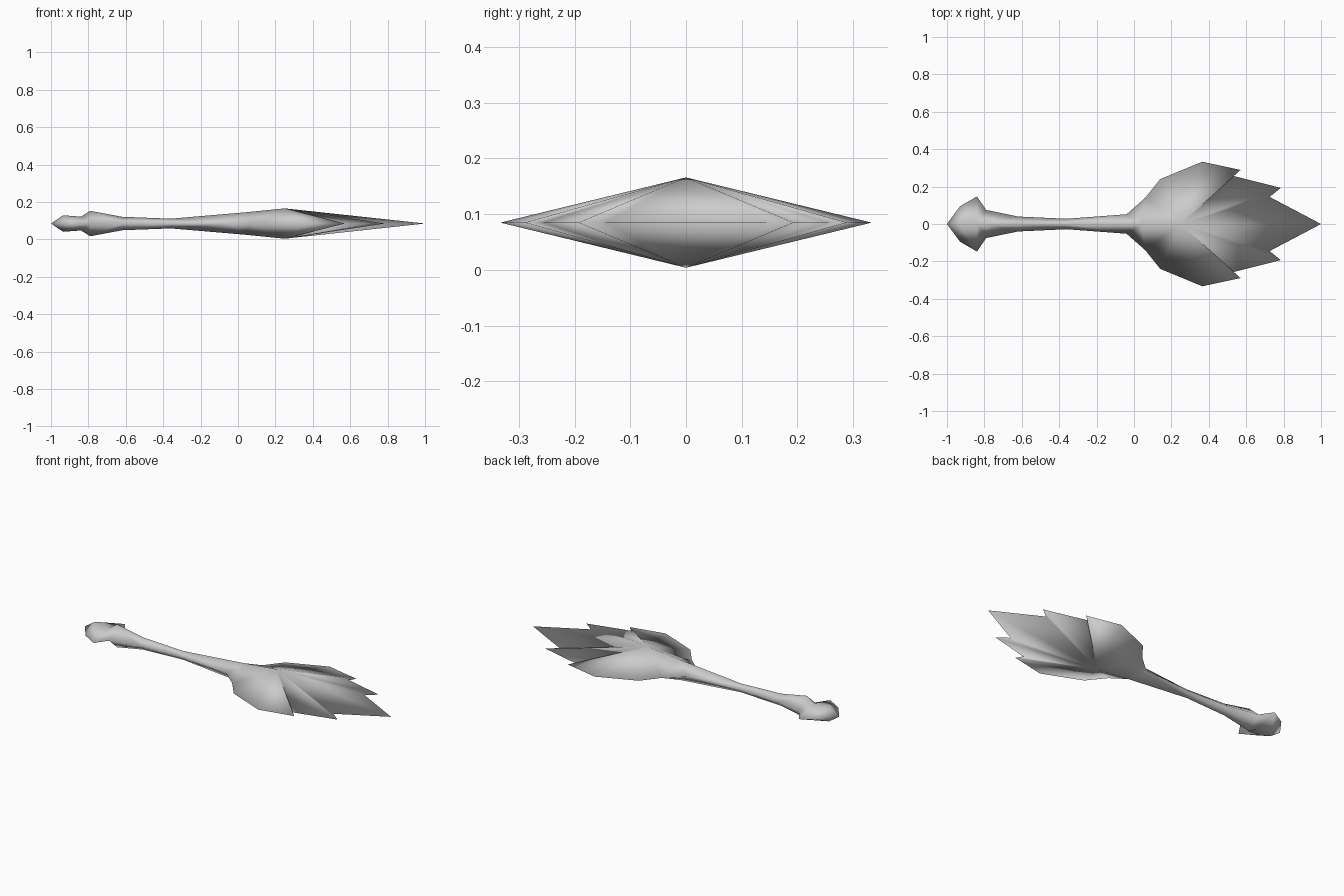
import bpy
import bmesh

if "Cube" in bpy.data.objects:
    bpy.data.objects.remove(bpy.data.objects["Cube"])

MID = 0.085  # height of the flat rim plane

# Ridge along the middle: (x, half thickness)
ridge = [(-0.935, 0.044), (-0.84, 0.037), (-0.79, 0.068), (-0.62, 0.036),
         (-0.36, 0.026), (0.04, 0.060), (0.25, 0.081)]
# Rim matched one to one with the ridge, up to the neck: (x, half width)
handle_rim = [(-0.93, 0.095), (-0.84, 0.147), (-0.79, 0.075), (-0.62, 0.04),
              (-0.36, 0.028), (-0.04, 0.052)]
# Jagged rim of the blade, fanned around the blade's apex
blade_rim = [(0.06, 0.14), (0.14, 0.24), (0.365, 0.333), (0.57, 0.289),
             (0.53, 0.257), (0.785, 0.193), (0.725, 0.145)]

bm = bmesh.new()
butt = bm.verts.new((-1, 0, MID))
tip = bm.verts.new((1, 0, MID))
spines = {s: [bm.verts.new((x, 0, MID + s * h)) for x, h in ridge] for s in (1, -1)}
rims = {s: [bm.verts.new((x, s * w, MID)) for x, w in handle_rim + blade_rim]
        for s in (1, -1)}

for up in (1, -1):
    for side in (1, -1):
        def face(*verts):
            """Add a face wound outward for this quarter."""
            bm.faces.new(verts if up * side < 0 else verts[::-1])

        spine, rim = spines[up], rims[side]
        n = len(handle_rim)
        # Pommel end
        face(butt, rim[0], spine[0])
        # Pommel and handle
        for i in range(n - 1):
            face(spine[i], rim[i], rim[i + 1])
            face(spine[i], rim[i + 1], spine[i + 1])
        # Neck into the blade
        face(spine[n - 1], rim[n - 1], rim[n])
        face(spine[n - 1], rim[n], spine[n])
        # Blade fan with folded teeth
        edge = rim[n:] + [tip]
        for a, b in zip(edge, edge[1:]):
            face(spine[n], a, b)

for f in bm.faces:
    f.smooth = True
mesh = bpy.data.meshes.new("leaf_club")
bm.to_mesh(mesh)
bm.free()

grey = bpy.data.materials.new("plain grey")
grey.diffuse_color = (0.6, 0.6, 0.6, 1)
grey.use_nodes = True
grey.node_tree.nodes["Principled BSDF"].inputs["Base Color"].default_value = grey.diffuse_color
mesh.materials.append(grey)
club = bpy.data.objects.new("leaf_club", mesh)
bpy.context.collection.objects.link(club)
